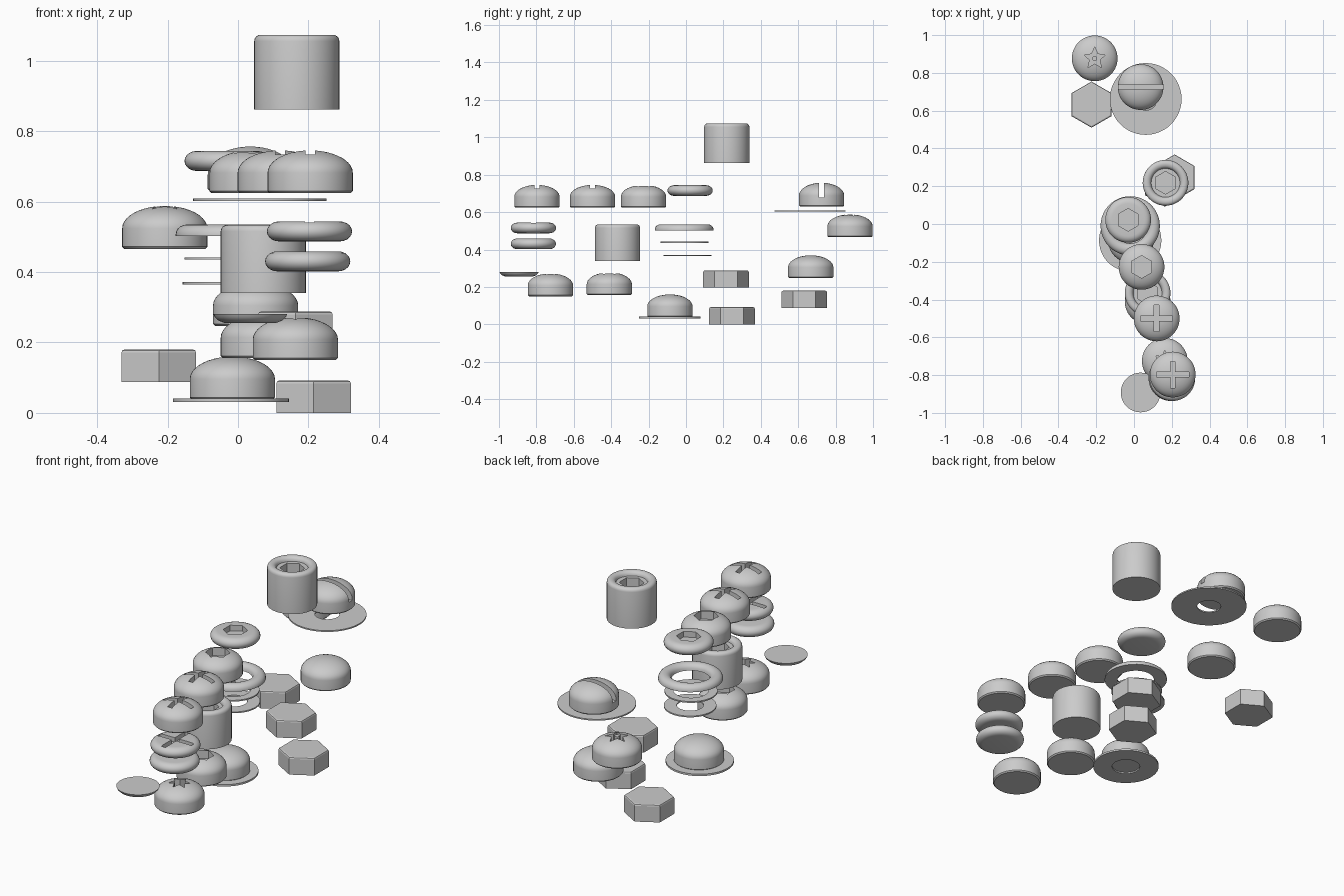
import bpy, bmesh, math
from math import sin, cos, pi

if "Cube" in bpy.data.objects:
    bpy.data.objects.remove(bpy.data.objects["Cube"])

SEG = 48
R = 0.121


def finish(name, bm, smooth=True):
    bmesh.ops.remove_doubles(bm, verts=bm.verts, dist=1e-5)
    bmesh.ops.recalc_face_normals(bm, faces=bm.faces)
    me = bpy.data.meshes.new(name)
    bm.to_mesh(me)
    bm.free()
    ob = bpy.data.objects.new(name, me)
    bpy.context.collection.objects.link(ob)
    if smooth:
        shade(ob)
    return ob


def select(ob):
    bpy.ops.object.select_all(action='DESELECT')
    ob.select_set(True)
    bpy.context.view_layer.objects.active = ob


def shade(ob):
    select(ob)
    bpy.ops.object.shade_smooth_by_angle(angle=math.radians(35))


def lathe(name, loc, profile, closed=False):
    """Spin an (r, z) profile around the vertical axis at loc."""
    bm = bmesh.new()
    vs = [bm.verts.new((r, 0, z)) for r, z in profile]
    es = [bm.edges.new(p) for p in zip(vs, vs[1:])]
    if closed:
        es.append(bm.edges.new((vs[-1], vs[0])))
    bmesh.ops.spin(bm, geom=vs + es, axis=(0, 0, 1), cent=(0, 0, 0),
                   angle=2 * pi, steps=SEG)
    bmesh.ops.translate(bm, verts=bm.verts, vec=loc)
    return finish(name, bm)


def prism(name, loc, radii, h, start=pi / 2, bevel=0):
    """Upright prism whose corner radii cycle through the given list."""
    bm = bmesh.new()
    n = len(radii)
    ring = [bm.verts.new((r * cos(start + 2 * pi * i / n), r * sin(start + 2 * pi * i / n), 0))
            for i, r in enumerate(radii)]
    face = bm.faces.new(ring)
    up = bmesh.ops.extrude_face_region(bm, geom=[face])['geom']
    top = [v for v in up if isinstance(v, bmesh.types.BMVert)]
    bmesh.ops.translate(bm, verts=top, vec=(0, 0, h))
    if bevel:
        edges = [e for e in bm.edges if all(v in top for v in e.verts)]
        bmesh.ops.bevel(bm, geom=edges, offset=bevel, segments=2, affect='EDGES', profile=0.5)
    bmesh.ops.translate(bm, verts=bm.verts, vec=loc)
    return finish(name, bm, False)


def bar(loc, sx, sy, h):
    bm = bmesh.new()
    bmesh.ops.create_cube(bm, size=1)
    bmesh.ops.scale(bm, vec=(sx, sy, h), verts=bm.verts)
    bmesh.ops.translate(bm, verts=bm.verts, vec=(loc[0], loc[1], loc[2] + h / 2))
    return finish("cutter", bm, False)


def cut(ob, *cutters):
    for c in cutters:
        m = ob.modifiers.new("cut", 'BOOLEAN')
        m.operation, m.solver, m.object = 'DIFFERENCE', 'EXACT', c
        select(ob)
        # keep the cut ahead of the smoothing modifier, if any
        bpy.ops.object.modifier_move_to_index(modifier=m.name, index=0)
        bpy.ops.object.modifier_apply(modifier=m.name)
        bpy.data.objects.remove(c)
    shade(ob)


def drive(ob, kind, x, y, top, depth=0.05):
    """Cut a driver recess into the top of a head."""
    p = (x, y, top - depth)
    if kind == 'hex':
        cut(ob, prism("cutter", p, [0.06] * 6, 0.2))
    elif kind == 'star':
        cut(ob, prism("cutter", p, [0.06, 0.028] * 5, 0.2))
        lathe(ob.name + "_pin", p, [(0, 0), (0.013, 0), (0.013, depth), (0, depth)])
    elif kind == 'lobes':
        cut(ob, prism("cutter", p, [0.055, 0.028] * 6, 0.2))
    elif kind == 'cross':
        cut(ob, bar(p, 0.17, 0.026, 0.2), bar(p, 0.026, 0.14, 0.2))
    elif kind == 'slot':
        cut(ob, bar(p, 0.4, 0.028, 0.2))


def arc(cx, cz, rx, rz, a0, a1, n):
    return [(cx + rx * cos(math.radians(a0 + (a1 - a0) * i / n)),
             cz + rz * sin(math.radians(a0 + (a1 - a0) * i / n))) for i in range(n + 1)]


def dome(name, x, y, z, kind=None, h=0.122, depth=0.05):
    prof = [(0, 0), (R - 0.006, 0), (R, 0.006)] + arc(0, 0.058, R, h - 0.058, 0, 90, 10)
    prof[-1] = (0, h)
    drive(lathe(name, (x, y, z), prof), kind, x, y, z + h, depth)


def puck(name, x, y, z, kind=None, h=0.057, depth=0.03):
    prof = [(0, 0)] + arc(R - 0.035, h / 2, 0.035, h / 2, -90, 90, 10) + [(0, h)]
    drive(lathe(name, (x, y, z), prof), kind, x, y, z + h, depth)


def cap(name, x, y, z, h):
    prof = ([(0, 0), (R, 0)] + arc(R - 0.018, h - 0.018, 0.018, 0.018, 0, 90, 4)
            + arc(0.098, h - 0.022, 0.022, 0.022, 90, 180, 4) + [(0, h - 0.022)])
    drive(lathe(name, (x, y, z), prof), 'hex', x, y, z + h, 0.09)


def washer(name, x, y, z, ro, ri, t):
    lathe(name, (x, y, z), [(ri, 0), (ro, 0), (ro, t), (ri, t)], True)


# domed screw heads
dome("cross_head_front", 0.205, -0.797, 0.624, 'cross')
dome("cross_head_middle", 0.12, -0.5, 0.624, 'cross')
dome("hex_socket_head", 0.04, -0.227, 0.624, 'hex')
dome("slotted_head", 0.035, 0.725, 0.63, 'slot', 0.127, 0.08)
dome("star_head_back", -0.208, 0.877, 0.466, 'star')
dome("star_head_front", 0.163, -0.725, 0.15, 'lobes')
dome("lower_hex_head", 0.072, -0.41, 0.156, 'hex')
dome("plain_head", 0.05, 0.667, 0.247)
dome("flanged_head", -0.016, -0.086, 0.038)

# thin rounded heads
puck("hex_puck", -0.031, 0.022, 0.687, 'hex')
puck("cross_puck", 0.203, -0.816, 0.487)
puck("lower_puck", 0.198, -0.816, 0.402)
upper = bpy.data.objects["cross_puck"]
cut(upper, bar((0.203, -0.816, 0.52), 0.2, 0.026, 0.1), bar((0.203, -0.816, 0.52), 0.026, 0.2, 0.1))

# tall cylinder heads
cap("tall_cap", 0.167, 0.218, 0.862, 0.212)
cap("lower_cap", 0.072, -0.366, 0.34, 0.194)

# hexagonal heads
for i, (x, y, z) in enumerate([(0.215, 0.246, 0), (0.163, 0.214, 0.196), (-0.225, 0.632, 0.088)]):
    prism(f"hex_head_{i + 1}", (x, y, z), [0.122] * 6, 0.092, bevel=0.008)

# washers and flanges
washer("wide_washer", 0.062, 0.662, 0.602, 0.19, 0.06, 0.007)
washer("flange", -0.02, -0.087, 0.031, 0.165, 0.07, 0.01)
washer("thin_washer", -0.024, -0.008, 0.435, 0.128, 0.085, 0.007)
washer("lower_washer", -0.03, 0.008, 0.365, 0.127, 0.065, 0.007)

# rounded collar ring
lathe("collar", (-0.02, -0.01, 0.503),
      [(0.092, 0), (0.157, 0)] + arc(0.125, 0.004, 0.032, 0.028, 0, 180, 10), True)

# shallow countersunk disc
lathe("shallow_disc", (0.035, -0.892, 0.256),
      [(0, 0), (0.075, 0), (0.09, 0.006), (0.101, 0.016), (0.105, 0.025), (0, 0.025)])
